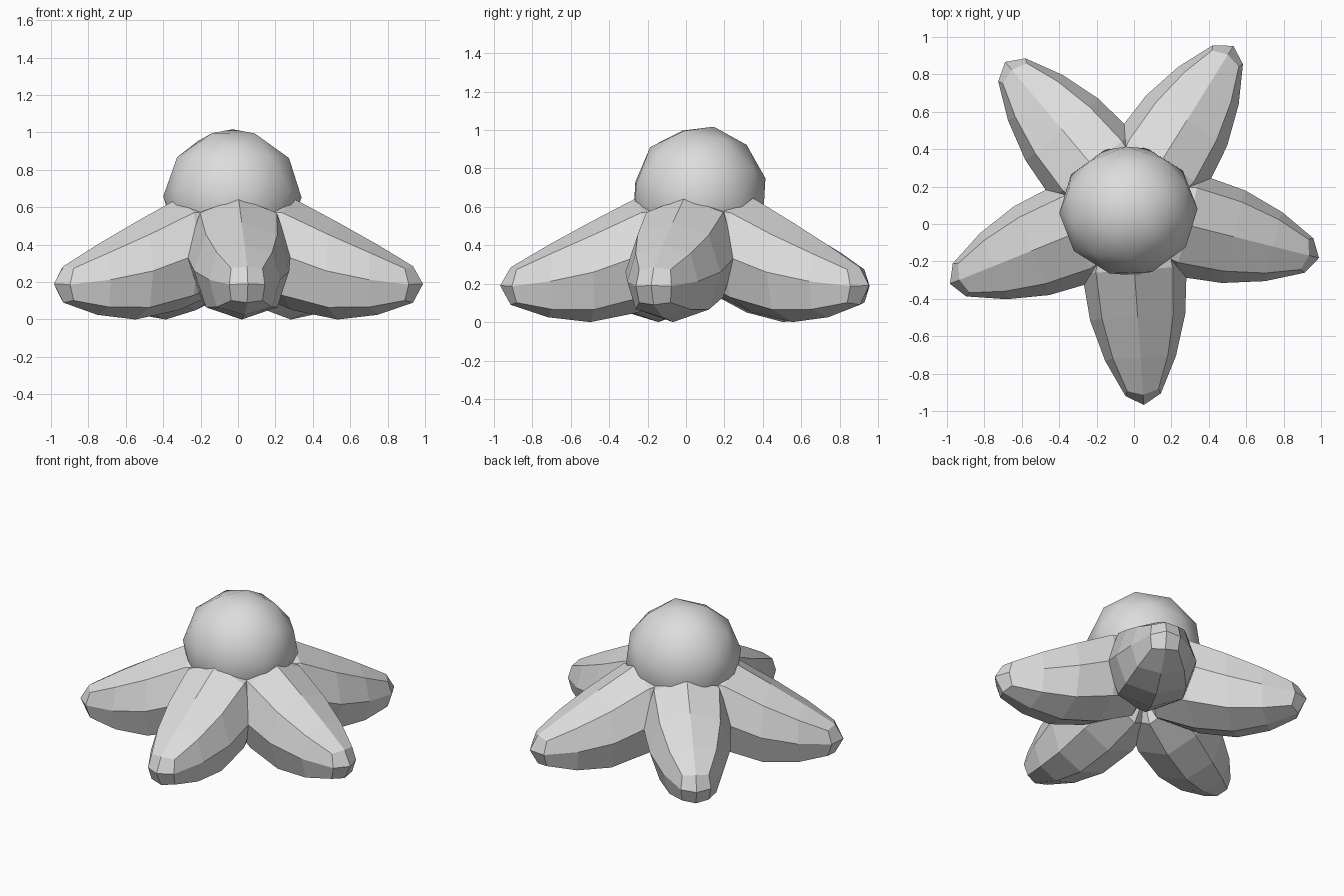
import bpy, bmesh, math
from mathutils import Matrix, Vector

if "Cube" in bpy.data.objects:
    bpy.data.objects.remove(bpy.data.objects["Cube"])

CENTER = Vector((-0.02, 0.07, 0.0))
# petal sections: radius, half width, bottom z, top z, corner fullness
SECTIONS = [(0.08, 0.235, 0.15, 0.66, 1.0), (0.32, 0.28, 0.05, 0.65, 1.04),
            (0.57, 0.255, 0.0, 0.52, 1.06), (0.79, 0.19, 0.025, 0.40, 1.1),
            (0.985, 0.095, 0.09, 0.285, 1.25)]
INNER, TIP = (-0.06, 0.42), (1.04, 0.19)

grey = bpy.data.materials.new("light_grey")
grey.diffuse_color = (0.72, 0.72, 0.72, 1)
grey.use_nodes = True
grey.node_tree.nodes["Principled BSDF"].inputs["Base Color"].default_value = grey.diffuse_color


def finish(bm, name):
    bmesh.ops.recalc_face_normals(bm, faces=bm.faces)
    me = bpy.data.meshes.new(name)
    bm.to_mesh(me)
    bm.free()
    me.materials.append(grey)
    ob = bpy.data.objects.new(name, me)
    bpy.context.collection.objects.link(ob)
    return ob


def petal(name, angle):
    bm = bmesh.new()
    rings = []
    for r, w, lo, hi, corner in SECTIONS:
        ring = []
        for i in range(8):
            a = i * math.pi / 4
            k = corner if i % 2 else 1.0  # squarer towards the tip
            back = 0.1 * (k - 1.0)        # corners sit slightly behind the ring
            ring.append(bm.verts.new((r - back, w * k * math.cos(a),
                                      (lo + hi) / 2 + (hi - lo) / 2 * k * math.sin(a))))
        rings.append(ring)
    for a, b in zip(rings, rings[1:]):
        for i in range(8):
            j = (i + 1) % 8
            bm.faces.new((a[i], a[j], b[j], b[i]))
    # each end is closed by four quads meeting at one point
    for (r, z), ring in ((INNER, rings[0]), (TIP, rings[-1])):
        p = bm.verts.new((r, 0, z))
        for i in range(0, 8, 2):
            bm.faces.new((p, ring[i], ring[i + 1], ring[(i + 2) % 8]))
    bm.transform(Matrix.Translation(CENTER) @ Matrix.Rotation(math.radians(angle), 4, 'Z'))
    return finish(bm, name)


for n in range(5):
    petal(f"petal_{n + 1}", -86 + 72 * n)

# faceted, smooth-shaded flower centre
bm = bmesh.new()
bmesh.ops.create_icosphere(bm, subdivisions=2, radius=1)
bm.transform(Matrix.Translation((-0.03, 0.07, 0.655)) @ Matrix.Diagonal((0.37, 0.355, 0.37, 1))
             @ Matrix.Rotation(math.radians(-12), 4, 'X')
             @ Matrix.Rotation(math.radians(20), 4, 'Z'))
for f in bm.faces:
    f.smooth = True
finish(bm, "flower_centre")
